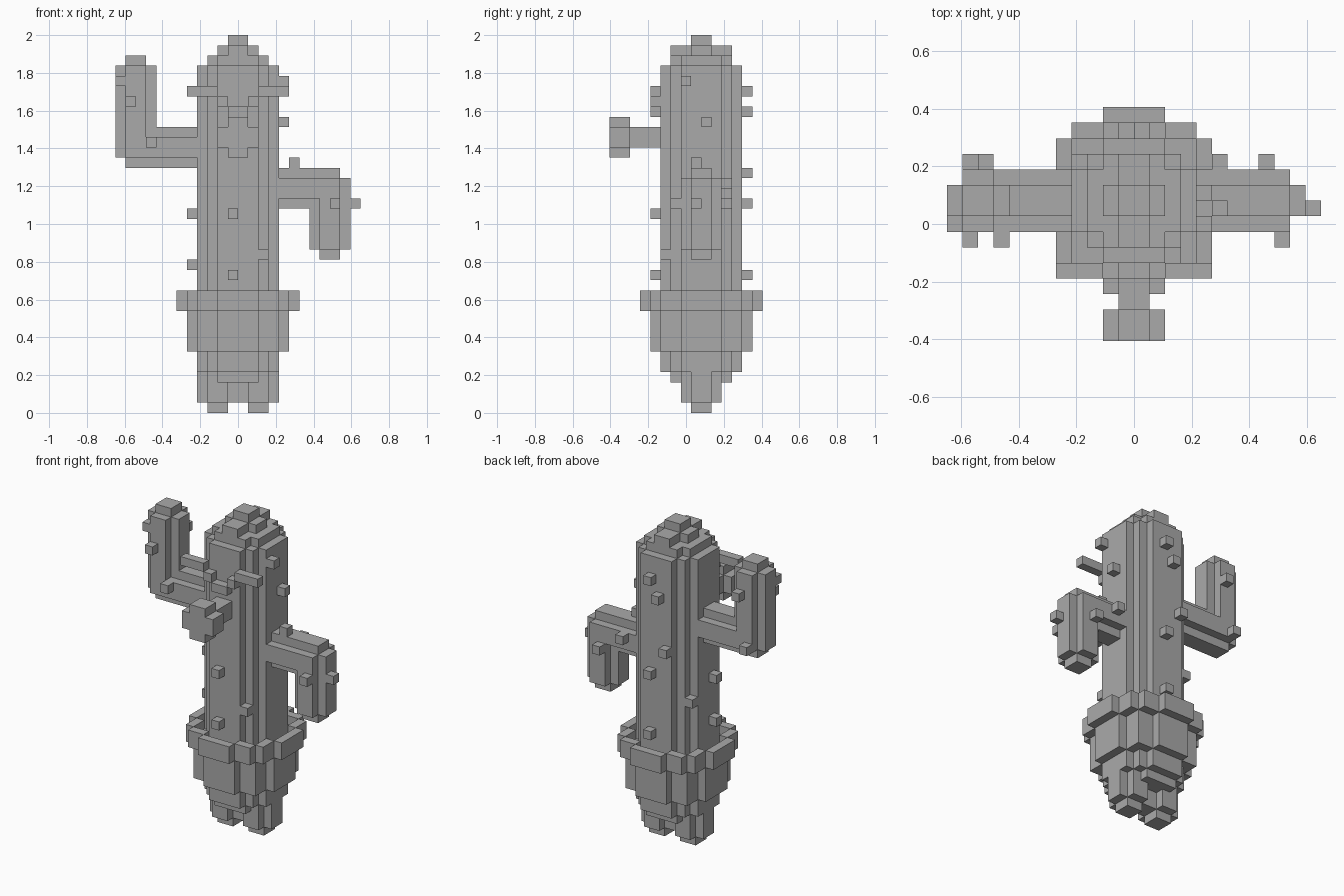
import bpy, bmesh
from mathutils import Vector

if "Cube" in bpy.data.objects:
    bpy.data.objects.remove(bpy.data.objects["Cube"])

V = 2 / 37            # block size
Y0 = 1.5              # trunk axis sits 1.5 blocks behind the centre

grey = bpy.data.materials.new("plain grey")
grey.diffuse_color = (0.4, 0.4, 0.4, 1)
grey.use_nodes = True
grey.node_tree.nodes["Principled BSDF"].inputs["Base Color"].default_value = grey.diffuse_color


def box(x0, x1, y0, y1, z0, z1):
    return {(x, y, z) for x in range(x0, x1) for y in range(y0, y1) for z in range(z0, z1)}


def disc(r, z0, z1):
    return {c for c in box(-r, r, -r, r, z0, z1)
            if (c[0] + .5) ** 2 + (c[1] + .5) ** 2 <= r * r}


def mirror(cells):
    return cells | {(-1 - x, y, z) for x, y, z in cells}


def build(name, cells):
    """Outer skin of a set of blocks, with flat areas merged."""
    bm = bmesh.new()
    for c in cells:
        for axis in range(3):
            for side in (0, 1):
                n = list(c)
                n[axis] += 2 * side - 1
                if tuple(n) in cells:
                    continue
                a, b = (axis + 1) % 3, (axis + 2) % 3
                quad = [(0, 0), (1, 0), (1, 1), (0, 1)]
                if not side:
                    quad.reverse()
                pts = []
                for u, w in quad:
                    p = Vector(c)
                    p[axis] += side
                    p[a] += u
                    p[b] += w
                    pts.append(bm.verts.new((p.x * V, (p.y + Y0) * V, p.z * V)))
                bm.faces.new(pts)
    bmesh.ops.remove_doubles(bm, verts=bm.verts, dist=1e-4)
    bmesh.ops.dissolve_limit(bm, angle_limit=0.01, verts=bm.verts, edges=bm.edges)
    me = bpy.data.meshes.new(name)
    bm.to_mesh(me)
    bm.free()
    me.materials.append(grey)
    bpy.context.collection.objects.link(bpy.data.objects.new(name, me))


# Feet and the narrow base between them
build("feet", mirror(box(1, 3, -1, 1, 0, 1) | box(1, 3, -2, 2, 1, 4)
                     | box(3, 4, -1, 1, 1, 4)) | box(-1, 1, -1, 1, 1, 3))
build("pot_base", box(-2, 2, -3, 3, 3, 4) | box(-3, 3, -2, 2, 3, 4) | disc(4, 4, 6))

# Pot and its raised rim
build("pot", disc(5, 6, 11))
build("pot_rim", disc(6, 10, 12) - disc(5, 10, 12))

# Trunk with stepped crown
build("trunk", disc(4, 11, 34) | disc(3, 34, 35) | disc(2, 35, 36)
      | box(-1, 1, -3, 3, 35, 36) | box(-1, 1, -1, 1, 36, 37))

# Face: sloping brows and a long nose with a knob
build("brows", mirror(box(2, 5, -5, -4, 31, 32) | box(1, 2, -5, -4, 30, 31)
                      | box(0, 1, -5, -4, 29, 30)))
build("nose", box(-1, 1, -9, -4, 26, 28) | box(-2, 2, -9, -7, 26, 28)
      | box(-1, 1, -9, -7, 25, 29))


# Arms: rounded bars, horizontal then vertical
def bar_x(x0, x1, z):
    return box(x0, x1, -2, 2, z - 1, z + 1) | box(x0, x1, -1, 1, z - 2, z + 2)


def bar_z(x, z0, z1):
    return box(x - 1, x + 1, -2, 2, z0, z1) | box(x - 2, x + 2, -1, 1, z0, z1)


build("raised_arm", bar_x(-11, -3, 26) | bar_z(-10, 25, 34) | box(-11, -9, -1, 1, 34, 35))
build("drooping_arm", bar_x(3, 10, 22) | bar_z(9, 16, 23) | box(8, 10, -1, 1, 15, 16))

# Thorns: single blocks
thorns = {
    "trunk_thorns": [(-1, -5, 19), (-1, -5, 13), (4, -2, 32), (4, 0, 28),
                     (-5, -1, 19), (-5, -1, 14), (0, 4, 31), (-1, 4, 29),
                     (-2, 4, 23), (0, 4, 20), (0, 4, 13), (2, -4, 15), (-4, 2, 17)],
    "raised_arm_thorns": [(-12, -2, 32), (-11, -3, 30), (-9, -3, 26), (-10, 2, 31), (-11, 2, 25)],
    "drooping_arm_thorns": [(5, -1, 24), (11, -1, 20), (9, -3, 20), (8, 2, 20), (5, 2, 22)],
}
for name, cells in thorns.items():
    build(name, set(cells))
